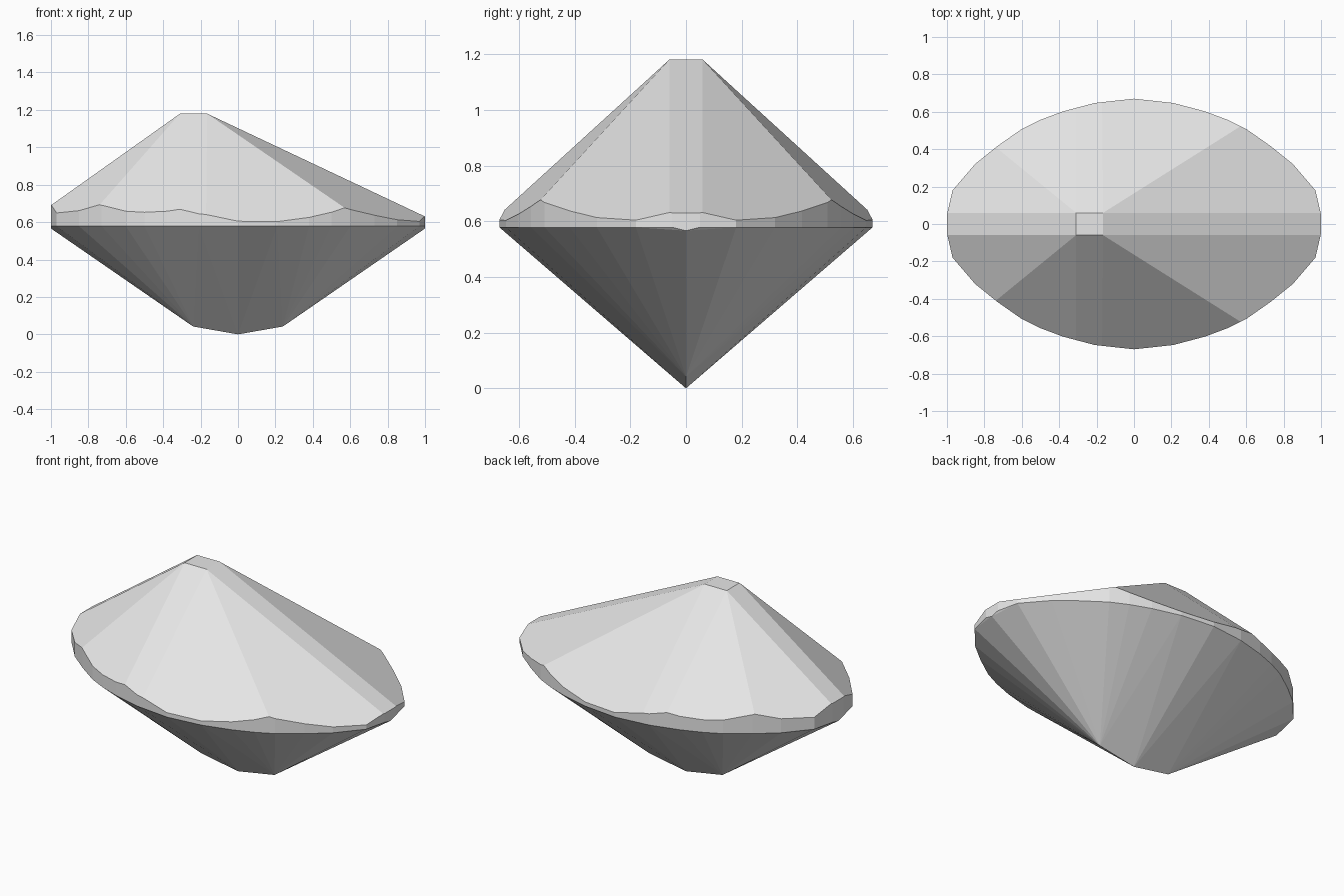
import bpy
import bmesh
from mathutils import Vector

cube = bpy.data.objects.get("Cube")
if cube:
    bpy.data.objects.remove(cube, do_unlink=True)

# Grey stone material
grey = bpy.data.materials.new("stone grey")
grey.use_nodes = True
colour = (0.8, 0.8, 0.8, 1)
grey.diffuse_color = colour
grey.node_tree.nodes["Principled BSDF"].inputs["Base Color"].default_value = colour

GIRDLE, TABLE = 0.578, 1.18
TABLE_L, TABLE_R, TABLE_Y = -0.31, -0.165, 0.06

# Quarter outline of the girdle, mirrored to the full ring
quarter = [(1, 0.05), (0.97, 0.18), (0.85, 0.32), (0.73, 0.417), (0.6, 0.508),
           (0.5, 0.557), (0.38, 0.602), (0.21, 0.647), (0, 0.67)]
ring = {(sx * x, sy * y) for x, y in quarter for sx in (1, -1) for sy in (1, -1)}

# Rough stone: girdle prism above a keeled pavilion
points = [(x, y, z) for x, y in sorted(ring) for z in (GIRDLE, TABLE + 0.1)]
points += [(0, 0, 0)]
for s in (1, -1):
    points += [(s * 0.24, 0, 0.042), (s, 0, 0.566)]

bm = bmesh.new()
for p in points:
    bm.verts.new(p)
hull = bmesh.ops.convex_hull(bm, input=bm.verts)
spare = {v for v in hull["geom_interior"] + hull["geom_unused"]
         if isinstance(v, bmesh.types.BMVert)}
bmesh.ops.delete(bm, geom=list(spare), context="VERTS")


def cut(x, y, slope_x, slope_y):
    """Slice a crown facet through (x, y) at table height and cap it."""
    res = bmesh.ops.bisect_plane(
        bm, geom=bm.verts[:] + bm.edges[:] + bm.faces[:], dist=1e-6,
        plane_co=Vector((x, y, TABLE)),
        plane_no=Vector((-slope_x, -slope_y, 1)).normalized(), clear_outer=True)
    edges = [e for e in res["geom_cut"] if isinstance(e, bmesh.types.BMEdge)]
    bmesh.ops.holes_fill(bm, edges=edges, sides=0)


# Table and the two end facets
cut(0, 0, 0, 0)
cut(TABLE_L, 0, 0.71, 0)
cut(TABLE_R, 0, -0.472, 0)

# Side facets, the same on front and back
for s in (1, -1):
    y = s * TABLE_Y
    cut(TABLE_L, y, 0, -0.912 * s)
    cut(TABLE_R, y, -0.11, -0.913 * s)
    cut(TABLE_L, y, 0.39, -0.912 * s)
    cut(TABLE_L, y, 0.71, -0.52 * s)
    cut(TABLE_R, y, -0.472, -0.338 * s)

bmesh.ops.remove_doubles(bm, verts=bm.verts, dist=0.0005)
bmesh.ops.dissolve_limit(bm, angle_limit=0.002, verts=bm.verts, edges=bm.edges)
bmesh.ops.recalc_face_normals(bm, faces=bm.faces)

mesh = bpy.data.meshes.new("cut_stone")
bm.to_mesh(mesh)
bm.free()
mesh.materials.append(grey)
stone = bpy.data.objects.new("cut_stone", mesh)
bpy.context.collection.objects.link(stone)
